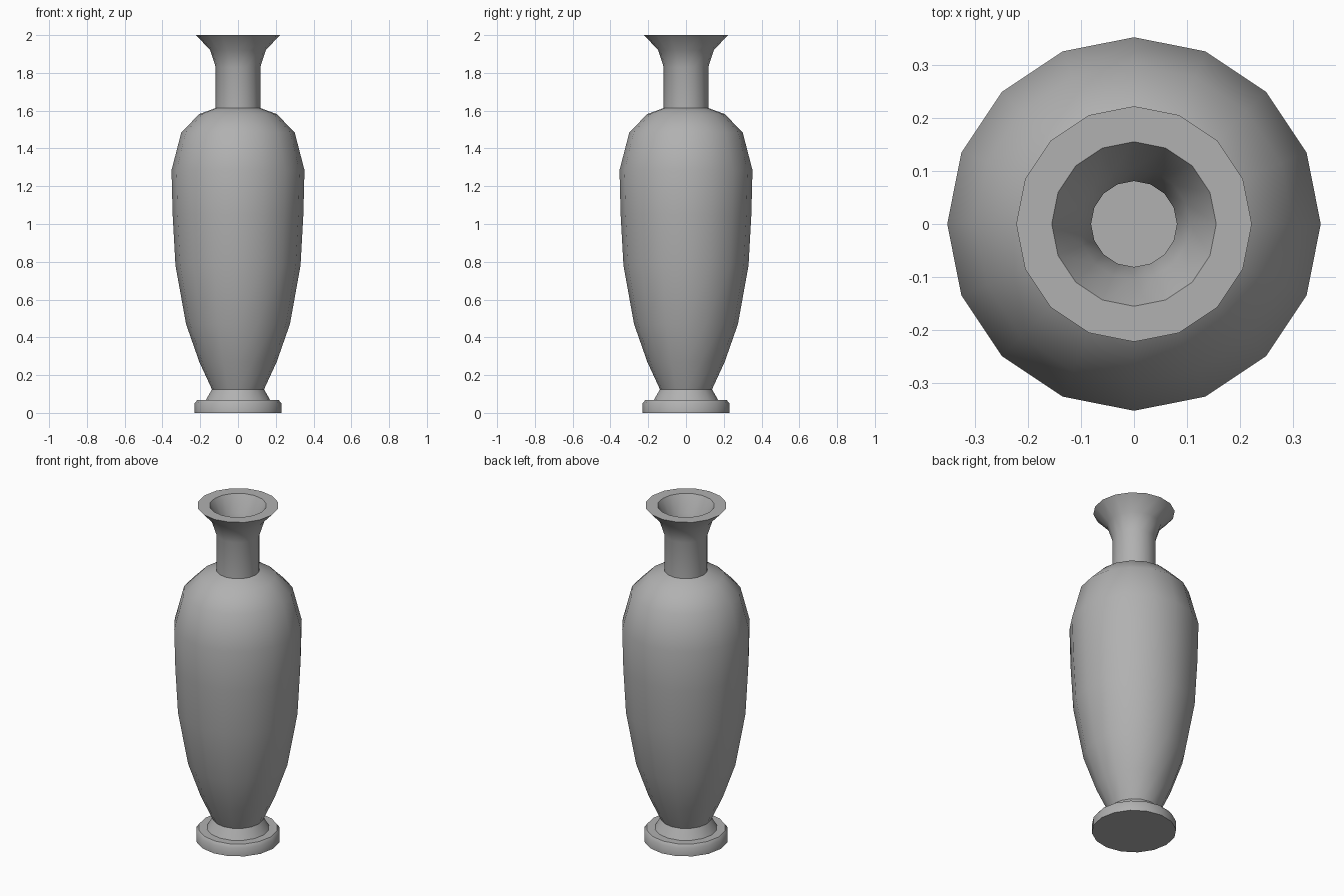
import bpy, bmesh, math

if "Cube" in bpy.data.objects:
    bpy.data.objects.remove(bpy.data.objects["Cube"])

SIDES = 16

# Closed vase profile as (radius, height): outside going up, then inside going down
outer = [(0.23, 0), (0.23, 0.05), (0.216, 0.068),                  # foot
         (0.17, 0.068), (0.138, 0.125),                            # foot collar
         (0.205, 0.27), (0.275, 0.47), (0.331, 0.78),              # lower body
         (0.346, 1.05), (0.352, 1.285), (0.30, 1.485),             # upper body
         (0.205, 1.582), (0.118, 1.614),                           # shoulder
         (0.118, 1.83), (0.147, 1.92), (0.222, 2.0)]               # neck and lip
inner = [(0.155, 2.0), (0.105, 1.905), (0.081, 1.82), (0.081, 1.58),  # throat
         (0.18, 1.545), (0.27, 1.46), (0.315, 1.27),               # hollow body
         (0.295, 0.78), (0.24, 0.48), (0.17, 0.28), (0.11, 0.16)]
profile = outer + inner


def lathe(name, profile):
    """Revolve a profile around z and cap both ends with flat polygons."""
    bm = bmesh.new()
    rings = []
    for r, z in profile:
        rings.append([bm.verts.new((r * math.cos(2 * math.pi * i / SIDES),
                                    r * math.sin(2 * math.pi * i / SIDES), z))
                      for i in range(SIDES)])
    for a, b in zip(rings, rings[1:]):
        for i in range(SIDES):
            j = (i + 1) % SIDES
            bm.faces.new((a[i], a[j], b[j], b[i]))
    bm.faces.new(rings[0][::-1])   # underside
    bm.faces.new(rings[-1])        # inside floor
    bmesh.ops.recalc_face_normals(bm, faces=bm.faces)
    mesh = bpy.data.meshes.new(name)
    bm.to_mesh(mesh)
    bm.free()
    obj = bpy.data.objects.new(name, mesh)
    bpy.context.collection.objects.link(obj)
    return obj


vase = lathe("vase", profile)

# Dark grey glaze
glaze = bpy.data.materials.new("grey_glaze")
glaze.diffuse_color = (0.44, 0.44, 0.44, 1)
glaze.use_nodes = True
glaze.node_tree.nodes["Principled BSDF"].inputs["Base Color"].default_value = glaze.diffuse_color
vase.data.materials.append(glaze)

# Smooth body with crisp foot, shoulder and lip edges
bpy.context.view_layer.objects.active = vase
vase.select_set(True)
bpy.ops.object.shade_smooth_by_angle(angle=math.radians(40))
